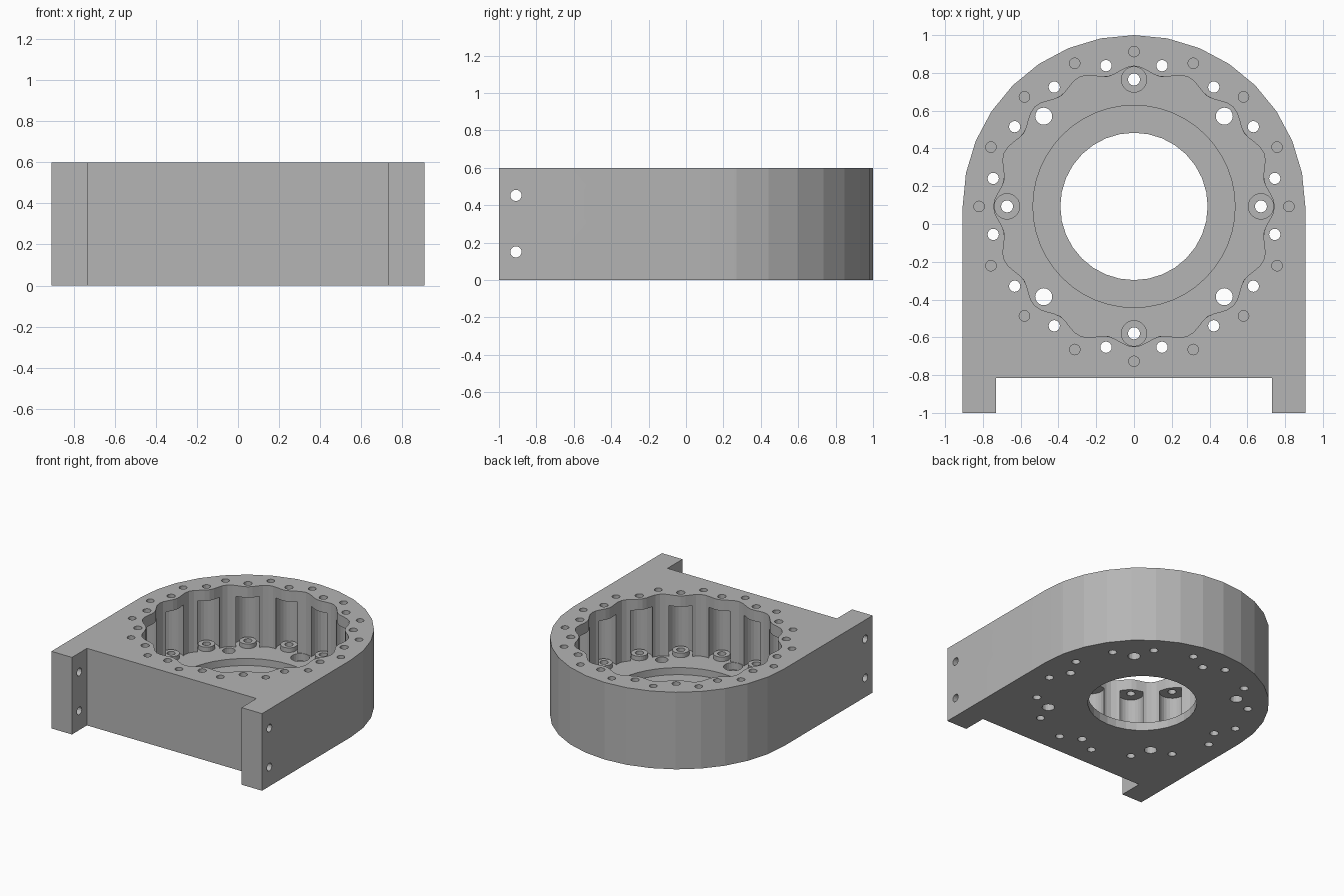
import bpy, bmesh, math
from math import cos, sin, pi, radians
from mathutils import Matrix

if "Cube" in bpy.data.objects:
    bpy.data.objects.remove(bpy.data.objects["Cube"])

CY, R, H = 0.093, 0.907, 0.6       # ring centre, outer radius, height
FLOOR, SHELF, LIP = 0.12, 0.065, 0.515

grey = bpy.data.materials.new("plain grey")
grey.use_nodes = True
colour = (0.46, 0.46, 0.46, 1)
grey.diffuse_color = colour
grey.node_tree.nodes["Principled BSDF"].inputs["Base Color"].default_value = colour


def circle(x, y, r, n):
    return [(x + r * cos(2 * pi * i / n), y + r * sin(2 * pi * i / n)) for i in range(n)]


def polar(r, degrees):
    return r * cos(radians(degrees)), CY + r * sin(radians(degrees))


def prisms(name, outlines, z0, z1, matrix=None):
    """Extrude closed outlines from z0 to z1 as one object."""
    bm = bmesh.new()
    for pts in outlines:
        face = bm.faces.new([bm.verts.new((x, y, z0)) for x, y in pts])
        top = bmesh.ops.extrude_face_region(bm, geom=[face])["geom"]
        bmesh.ops.translate(bm, vec=(0, 0, z1 - z0),
                            verts=[v for v in top if isinstance(v, bmesh.types.BMVert)])
    if matrix:
        bm.transform(matrix)
    bmesh.ops.recalc_face_normals(bm, faces=bm.faces)
    mesh = bpy.data.meshes.new(name)
    bm.to_mesh(mesh)
    bm.free()
    mesh.materials.append(grey)
    ob = bpy.data.objects.new(name, mesh)
    bpy.context.collection.objects.link(ob)
    return ob


def combine(tool, operation="DIFFERENCE"):
    tool.hide_render = True
    mod = body.modifiers.new(tool.name, "BOOLEAN")
    mod.operation, mod.solver, mod.object = operation, "EXACT", tool
    bpy.context.view_layer.objects.active = body
    bpy.ops.object.modifier_apply(modifier=mod.name)
    bpy.data.objects.remove(tool)


def cut(name, outlines, z0, z1, matrix=None):
    combine(prisms(name, outlines, z0, z1, matrix))


# Housing: rounded back, straight sides, two front legs
arc = [polar(R, 180 * i / 16) for i in range(17)]
legs = [(-R, -1), (-0.73, -1), (-0.73, -0.815), (0.73, -0.815), (0.73, -1), (R, -1)]
body = prisms("housing", [arc + legs], 0, H)

# Scalloped cavity, with screw pockets below the top lip
wave = [polar(0.722 + 0.021 * cos(2 * pi * i / 8), 360 * i / 128) for i in range(128)]
screws = [polar(0.76, 11.25 + 22.5 * i) for i in range(16)]
cut("cavity", [wave], FLOOR, H + 0.1)
cut("screw_pockets", [circle(x, y, 0.092, 24) for x, y in screws], FLOOR, LIP)

# Raised bosses on the cavity floor
bosses = prisms("bosses", [circle(x, y, 0.06, 24) for x, y in screws], FLOOR - 0.02, 0.155)
combine(bosses, "UNION")

# Central stepped bore
cut("bore_step", [circle(0, CY, 0.535, 48)], SHELF, 0.3)
cut("bore", [circle(0, CY, 0.39, 32)], -0.1, 0.3)

# Counterbores on the axes
axis_holes = [polar(0.672, 90 * i) for i in range(4)]
cut("counterbores", [circle(x, y, 0.067, 24) for x, y in axis_holes], SHELF, 0.3)

# Through holes: screws, axis holes and larger diagonal holes
through = [circle(x, y, 0.03, 16) for x, y in screws]
through += [circle(x, y, 0.032, 16) for x, y in axis_holes]
through += [circle(*polar(0.676, 45 + 90 * i), 0.045, 20) for i in range(4)]
cut("through_holes", through, -0.1, H + 0.1)

# Blind holes in the top rim
cut("blind_holes", [circle(*polar(0.82, 22.5 * i), 0.028, 16) for i in range(16)], 0.35, H + 0.1)

# Cross holes through both legs
turn = Matrix(((0, 0, 1, 0), (1, 0, 0, 0), (0, 1, 0, 0), (0, 0, 0, 1)))
cut("leg_holes", [circle(-0.909, z, 0.03, 16) for z in (0.15, 0.452)], -1.2, 1.2, turn)

# Smooth the fine curves, keep machined edges sharp
body.data.materials.clear()
body.data.materials.append(grey)
for p in body.data.polygons:
    p.material_index = 0
body.select_set(True)
bpy.context.view_layer.objects.active = body
bpy.ops.object.shade_smooth_by_angle(angle=radians(10))
